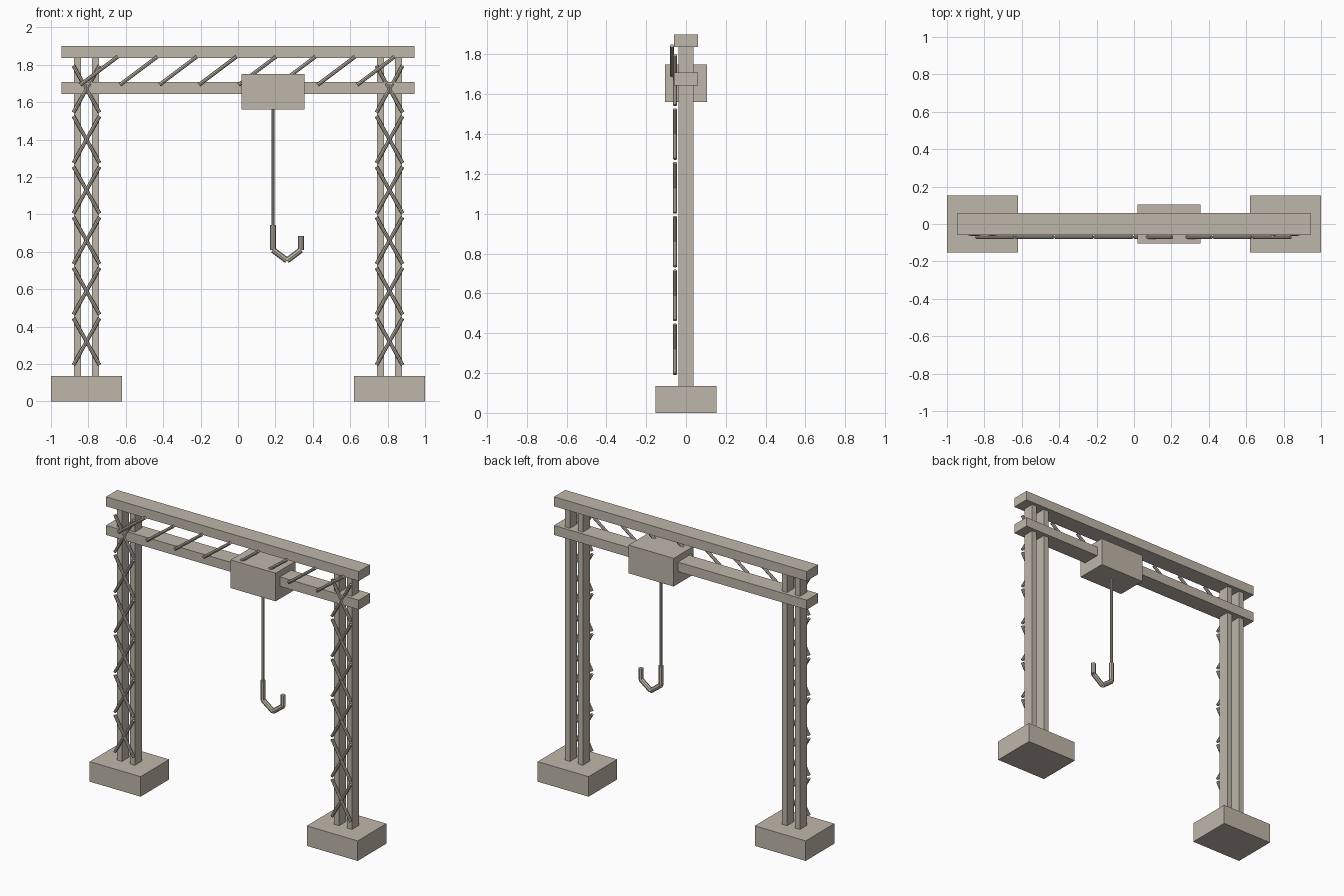
import bpy
from mathutils import Vector

cube = bpy.data.objects.get("Cube")
if cube:
    bpy.data.objects.remove(cube, do_unlink=True)

paint = bpy.data.materials.new("warm_grey_steel")
paint.use_nodes = True
colour = (0.52, 0.47, 0.40, 1)
paint.diffuse_color = colour
paint.node_tree.nodes["Principled BSDF"].inputs["Base Color"].default_value = colour


def finish(name):
    ob = bpy.context.object
    ob.name = name
    ob.data.materials.append(paint)
    return ob


def box(name, centre, size):
    bpy.ops.mesh.primitive_cube_add(size=1, location=centre)
    ob = finish(name)
    ob.scale = size
    bpy.ops.object.transform_apply(location=False, rotation=False, scale=True)
    return ob


def rod(name, start, end, radius):
    a, b = Vector(start), Vector(end)
    bpy.ops.mesh.primitive_cylinder_add(
        vertices=8, radius=radius, depth=(b - a).length, location=(a + b) / 2,
        rotation=(b - a).to_track_quat('Z', 'Y').to_euler())
    return finish(name)


# Towers: footing, twin posts and crossed braces on the front
for side, sx in (("left", 1), ("right", -1)):
    cx = 0.81 * sx
    box(f"{side}_footing", (cx, 0, 0.0675), (0.38, 0.305, 0.135))
    for part, dx in (("outer", 0.048), ("inner", -0.048)):
        box(f"{side}_{part}_post", (cx + dx * sx, 0, 0.985), (0.037, 0.076, 1.71))
    for i in range(6):
        z = 0.32 + 0.27 * i
        for d in (1, -1):
            rod(f"{side}_brace", (cx - 0.07 * d, -0.055, z - 0.125),
                (cx + 0.07 * d, -0.055, z + 0.125), 0.01)

# Twin bridge beams
box("upper_beam", (0, 0, 1.869), (1.886, 0.12, 0.064))
box("lower_beam", (0, 0, 1.676), (1.886, 0.12, 0.064))

# Slanted struts between the beams
for i in range(8):
    x = -0.843 + 0.2115 * i
    rod("beam_strut", (x, -0.07, 1.693), (x + 0.2, -0.07, 1.843), 0.01)

# Trolley, cable and hook
hook_x = 0.187
box("trolley", (hook_x, 0, 1.655), (0.336, 0.21, 0.19))
rod("hoist_cable", (hook_x, 0, 1.58), (hook_x, 0, 0.93), 0.009)
hook_path = [(0, 0.942), (0, 0.81), (0.075, 0.753), (0.15, 0.81), (0.15, 0.885)]
for (x0, z0), (x1, z1) in zip(hook_path, hook_path[1:]):
    rod("hook_segment", (hook_x + x0, 0, z0), (hook_x + x1, 0, z1), 0.016)
